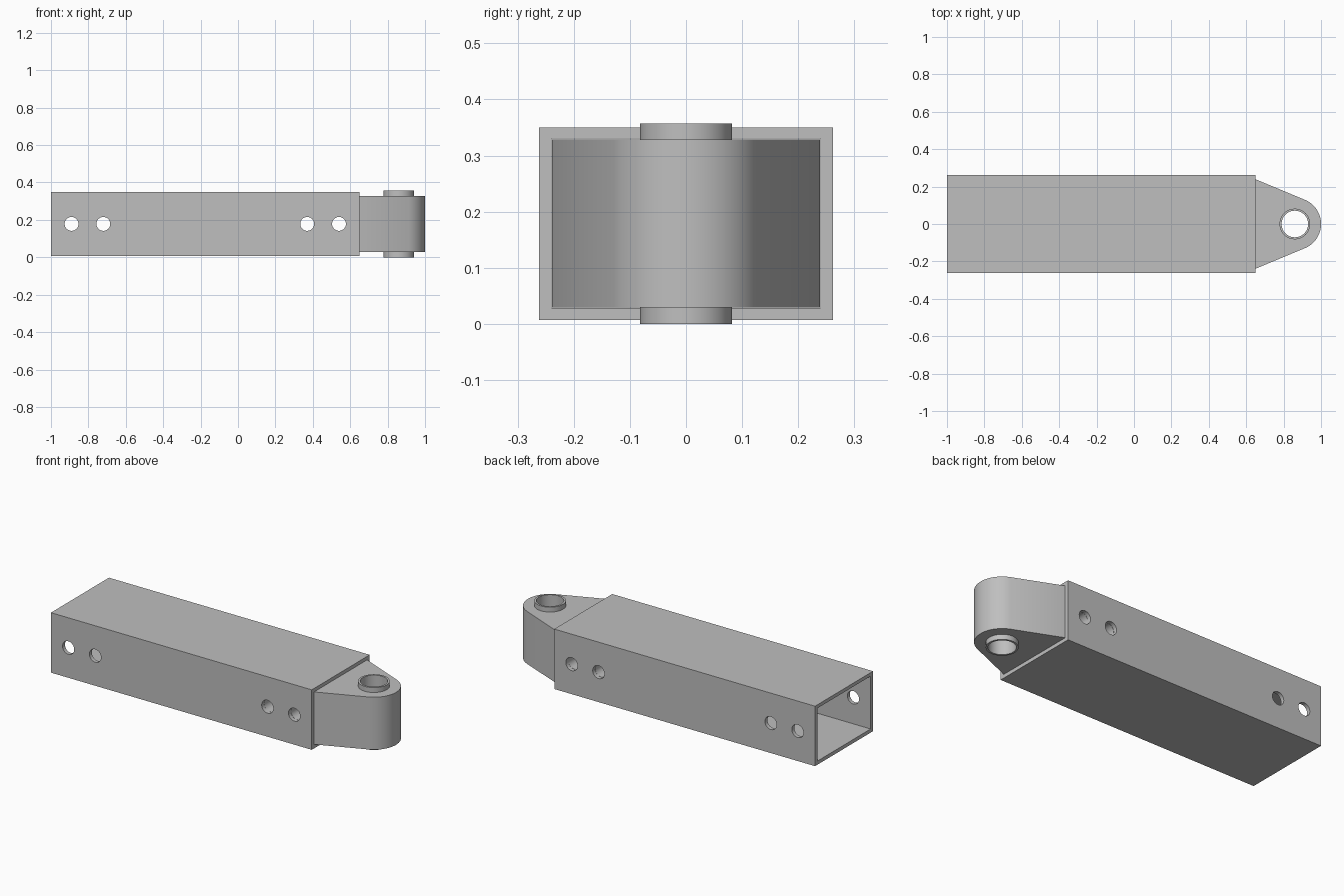
import bpy, bmesh
from math import sin, cos, atan2, acos, hypot, pi, radians
from mathutils import Matrix

if "Cube" in bpy.data.objects:
    bpy.data.objects.remove(bpy.data.objects["Cube"])

# Plain steel
steel = bpy.data.materials.new("grey_steel")
steel.use_nodes = True
colour = (0.52, 0.52, 0.52, 1)
steel.diffuse_color = colour
steel.node_tree.nodes["Principled BSDF"].inputs["Base Color"].default_value = colour

MID_Z = 0.1785
TUBE_END = 0.65
PIN_X, LUG_R = 0.86, 0.14


def prism(name, outline, z0, z1):
    """Extrude an XY outline between two heights."""
    bm = bmesh.new()
    face = bm.faces.new([bm.verts.new((x, y, z0)) for x, y in outline])
    top = bmesh.ops.extrude_face_region(bm, geom=[face])["geom"]
    bmesh.ops.translate(bm, vec=(0, 0, z1 - z0),
                        verts=[v for v in top if isinstance(v, bmesh.types.BMVert)])
    bmesh.ops.recalc_face_normals(bm, faces=bm.faces)
    mesh = bpy.data.meshes.new(name)
    bm.to_mesh(mesh)
    bm.free()
    mesh.materials.append(steel)
    obj = bpy.data.objects.new(name, mesh)
    bpy.context.collection.objects.link(obj)
    return obj


def box(name, x0, x1, half_y, z0, z1):
    return prism(name, [(x0, -half_y), (x1, -half_y), (x1, half_y), (x0, half_y)], z0, z1)


def cylinder(name, x, radius, z0, z1, sides=64):
    angles = [2 * pi * i / sides for i in range(sides)]
    return prism(name, [(x + radius * cos(a), radius * sin(a)) for a in angles], z0, z1)


def cross_cylinder(x):
    """Cutter for a bolt hole running across the bar."""
    obj = cylinder("bolt_cutter", 0, 0.037, -0.5, 0.5, 48)
    obj.data.transform(Matrix.Translation((x, 0, MID_Z)) @ Matrix.Rotation(pi / 2, 4, 'X'))
    return obj


def cut(obj, cutters):
    bpy.context.view_layer.objects.active = obj
    for cutter in cutters:
        cutter.hide_render = True
        mod = obj.modifiers.new("cut", 'BOOLEAN')
        mod.operation, mod.solver, mod.object = 'DIFFERENCE', 'EXACT', cutter
        bpy.ops.object.modifier_apply(modifier=mod.name)
        bpy.data.objects.remove(cutter)


def smooth(obj):
    bpy.ops.object.select_all(action='DESELECT')
    obj.select_set(True)
    bpy.context.view_layer.objects.active = obj
    bpy.ops.object.shade_smooth_by_angle(angle=radians(30))


# Square tube, open at both ends, with two bolt holes near each end
tube = box("square_tube", -1, TUBE_END, 0.262, 0.007, 0.35)
cut(tube, [box("tube_bore", -1.1, 0.75, 0.24, 0.028, 0.33)]
    + [cross_cylinder(x) for x in (-0.89, -0.72, 0.37, 0.54)])

# Lug block bolted inside the tube, tapering tangentially to a round nose
half = 0.239
dx = TUBE_END - PIN_X
tangent = atan2(half, dx) - acos(LUG_R / hypot(dx, half))
steps = 36
nose = [-tangent + 2 * tangent * i / steps for i in range(steps + 1)]
outline = ([(0.26, -half), (TUBE_END, -half)]
           + [(PIN_X + LUG_R * cos(a), LUG_R * sin(a)) for a in nose]
           + [(TUBE_END, half), (0.26, half)])
lug = prism("lug_block", outline, 0.029, 0.329)
cut(lug, [cylinder("bushing_seat", PIN_X, 0.082, -0.1, 0.5)]
    + [cross_cylinder(x) for x in (0.37, 0.54)])

# Bushing sleeve standing proud of the lug on both sides
bushing = cylinder("bushing", PIN_X, 0.082, 0, 0.357)
cut(bushing, [cylinder("bushing_bore", PIN_X, 0.071, -0.1, 0.5)])

for part in (tube, lug, bushing):
    smooth(part)
